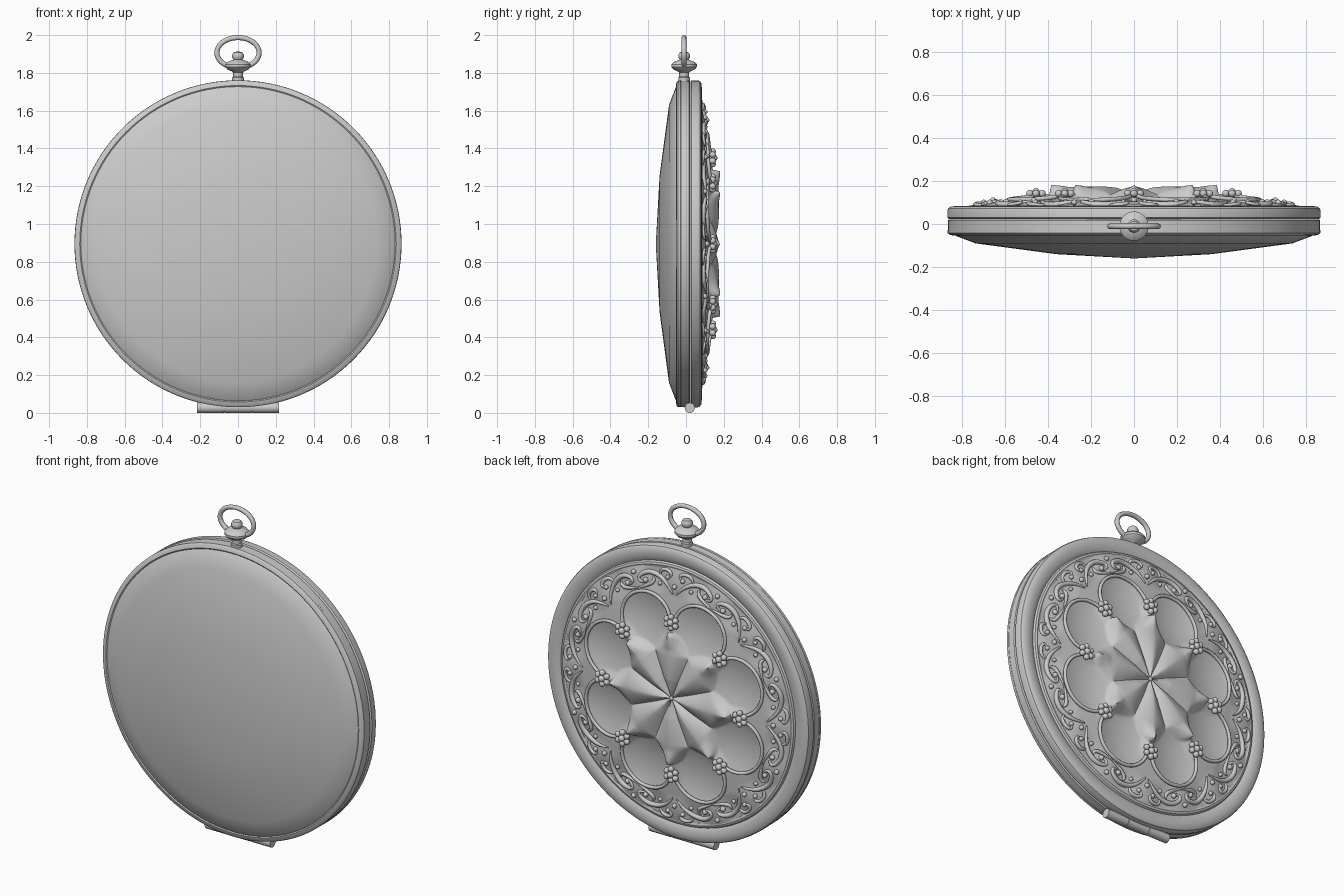
import bpy, bmesh, math
from mathutils import Matrix, Vector
from math import sin, cos, pi, radians

if "Cube" in bpy.data.objects:
    bpy.data.objects.remove(bpy.data.objects["Cube"])

CZ = 0.895          # height of the case centre
SECT = pi / 4       # relief repeats eight times


def finish(name, bm, angle=35):
    me = bpy.data.meshes.new(name)
    bm.to_mesh(me)
    bm.free()
    ob = bpy.data.objects.new(name, me)
    bpy.context.collection.objects.link(ob)
    bpy.ops.object.select_all(action='DESELECT')
    ob.select_set(True)
    bpy.context.view_layer.objects.active = ob
    bpy.ops.object.shade_smooth_by_angle(angle=radians(angle))
    return ob


def disc_mesh(name, profile, segs, height=None, angle=35, closed=False):
    """Revolve (r, y) points about the y axis; height(r, t) may replace y."""
    bm = bmesh.new()
    rings = []
    for i in range(segs):
        t = 2 * pi * i / segs
        rings.append([bm.verts.new((r * sin(t), height(r, t) if height else y, CZ + r * cos(t)))
                      for r, y in profile])
    n = len(profile)
    for i in range(segs):
        a, b = rings[i], rings[(i + 1) % segs]
        for j in range(n if closed else n - 1):
            k = (j + 1) % n
            bm.faces.new((a[j], a[k], b[k], b[j]))
    bmesh.ops.remove_doubles(bm, verts=bm.verts, dist=1e-5)
    return finish(name, bm, angle)


def spin_z(name, profile, y):
    """Revolve (r, z) points, listed bottom to top, about a vertical axis."""
    bm = bmesh.new()
    segs = 32
    rings = [[bm.verts.new((r * cos(2 * pi * i / segs), y + r * sin(2 * pi * i / segs), z))
              for i in range(segs)] for r, z in profile]
    for a, b in zip(rings, rings[1:]):
        for i in range(segs):
            k = (i + 1) % segs
            bm.faces.new((a[i], a[k], b[k], b[i]))
    bmesh.ops.remove_doubles(bm, verts=bm.verts, dist=1e-5)
    return finish(name, bm, 40)


def tubes(name, paths, depth, cyclic=False):
    """Each path is a list of (position, radius factor)."""
    cu = bpy.data.curves.new(name, 'CURVE')
    cu.dimensions = '3D'
    cu.bevel_depth = depth
    cu.bevel_resolution = 2
    cu.use_fill_caps = True
    cu.resolution_u = 5
    for path in paths:
        sp = cu.splines.new('NURBS')
        sp.points.add(len(path) - 1)
        for p, (co, rad) in zip(sp.points, path):
            p.co = (*co, 1)
            p.radius = rad
        sp.order_u = 3
        sp.use_endpoint_u = True
    ob = bpy.data.objects.new(name, cu)
    bpy.context.collection.objects.link(ob)
    return ob


def dome(r):
    return 0.085 + 0.055 * (1 - (r / 0.75) ** 2)


def relief(r, t):
    """Embossed surface height of the back."""
    h = dome(r)
    d = (t + SECT / 2) % SECT - SECT / 2          # angle from nearest petal line
    u, v = r * cos(d), abs(r * sin(d))
    # ridged petals
    if u < 0.39:
        w = min(u * 0.43, 0.118 * math.sqrt(max(0, (0.39 - u) / 0.13)))
        if v < w:
            crest = 0.012 + 0.028 * sin(min(1, u / 0.27) * pi / 2)
            h += crest * (1 - (v / w) ** 1.6)
        h -= 0.012 * max(0, 1 - r / 0.12)
    # hollows inside the wire loops
    e = SECT / 2 - abs(d)
    q = math.hypot(r * cos(e) - 0.45, r * sin(e)) / 0.165
    if q < 1:
        h -= 0.028 * (1 - q * q)
    # ridge running from petal tip to the bead cluster
    if 0.3 < r < 0.5:
        h += 0.015 * max(0, 1 - v / 0.05) * sin((r - 0.3) / 0.2 * pi)
    # fluted border
    if r > 0.6:
        h += 0.008 * cos(16 * t) * sin((r - 0.6) / 0.17 * pi)
    return h


def on_back(r, t, lift=0.0):
    return Vector((r * sin(t), relief(r, t) + lift, CZ + r * cos(t)))


# front lid with shallow dome
disc_mesh("front_lid", [(0.858, -0.02), (0.865, -0.028), (0.865, -0.042), (0.858, -0.049), (0.838, -0.054),
                        (0.832, -0.05), (0.825, -0.056), (0.735, -0.09), (0.36, -0.14), (0, -0.16)], 128)
# middle band of the case
disc_mesh("case_band", [(0.80, 0.022), (0.858, 0.022), (0.864, 0.016), (0.864, -0.034),
                        (0.857, -0.04), (0.80, -0.04)], 128)
# rounded back rim with inner step
disc_mesh("back_rim", [(0.735, 0.06), (0.745, 0.083), (0.758, 0.087), (0.77, 0.083), (0.776, 0.072),
                       (0.784, 0.076), (0.80, 0.082), (0.825, 0.084), (0.85, 0.081), (0.862, 0.073),
                       (0.866, 0.062), (0.866, 0.03), (0.858, 0.023), (0.80, 0.023)], 128)
# embossed back panel
disc_mesh("back_relief", [(0.752 * i / 90, 0) for i in range(91)], 320, relief, 50)

# wire loops, bead clusters and border scrolls
loops, scrolls, beads = [], [], [((0, relief(0, 0) + 0.004, CZ), 0.016)]
for k in range(8):
    a = k * SECT
    mid = a + SECT / 2
    # loop between neighbouring clusters
    path = []
    for i in range(15):
        f = radians(-112 + 224 * i / 14)
        x, y = 0.46 + 0.158 * cos(f), 0.168 * sin(f)
        path.append((on_back(math.hypot(x, y), mid + math.atan2(y, x), 0.008), 1))
    loops.append(path)
    # cluster of beads
    c = on_back(0.455, a, 0.012)
    beads.append((c + Vector((0, 0.006, 0)), 0.019))
    for i in range(6):
        f = i * pi / 3
        beads.append((c + Vector((0.033 * sin(f), 0, 0.033 * cos(f))), 0.017))
    # mirrored scrolls
    for s in (-1, 1):
        shapes = [
            [(1, .61, .4), (4, .655, .9), (9, .70, 1.4), (15, .722, 1.5), (20.5, .70, 1.1),
             (20.5, .665, .8), (17, .66, .5)],
            [(9, .695, .4), (8.5, .735, 1.0), (4, .742, 1.1), (1.5, .715, .8), (4, .695, .5)],
            [(22.5, .635, .4), (17, .64, 1.0), (12, .665, 1.2), (13, .69, .4)],
        ]
        for sh in shapes:
            scrolls.append([(on_back(r, a + s * radians(d), 0.003), w) for d, r, w in sh])
        for d, r, size in ((17, .672, .015), (4, .70, .013), (9, .655, .012)):
            beads.append((on_back(r, a + s * radians(d), 0.005), size))
    beads.append((on_back(0.655, a, 0.005), 0.014))
    beads.append((on_back(0.725, mid, 0.005), 0.014))
tubes("wire_loops", loops, 0.010)
tubes("border_scrolls", scrolls, 0.010)

bm = bmesh.new()
for co, rad in beads:
    bmesh.ops.create_uvsphere(bm, u_segments=12, v_segments=8, radius=rad,
                              matrix=Matrix.Translation(co))
finish("relief_beads", bm, 60)

# hinge knuckles at the bottom
bm = bmesh.new()
for x, length in ((-0.145, 0.142), (0, 0.142), (0.145, 0.142)):
    bmesh.ops.create_cone(bm, cap_ends=True, segments=24, radius1=0.027, radius2=0.027, depth=length,
                          matrix=Matrix.Translation((x, 0.02, 0.027)) @ Matrix.Rotation(pi / 2, 4, 'Y'))
bmesh.ops.create_cone(bm, cap_ends=True, segments=16, radius1=0.022, radius2=0.022, depth=0.43,
                      matrix=Matrix.Translation((0, 0.02, 0.027)) @ Matrix.Rotation(pi / 2, 4, 'Y'))
finish("hinge", bm)

# stem and crown
spin_z("crown", [(0, 1.74), (0.031, 1.74), (0.031, 1.775), (0.026, 1.78), (0.026, 1.802), (0.034, 1.808),
                 (0.056, 1.818), (0.068, 1.832), (0.068, 1.845), (0.055, 1.858), (0.034, 1.866),
                 (0.024, 1.87), (0.031, 1.882), (0.031, 1.896), (0.022, 1.909), (0, 1.915)], -0.01)

# bow ring
bow = []
for i in range(29):
    f = radians(-58 + 296 * i / 28)
    bow.append(((0.112 * cos(f), -0.01, 1.907 + 0.08 * sin(f)), 1))
tubes("bow_ring", [bow], 0.0135)
